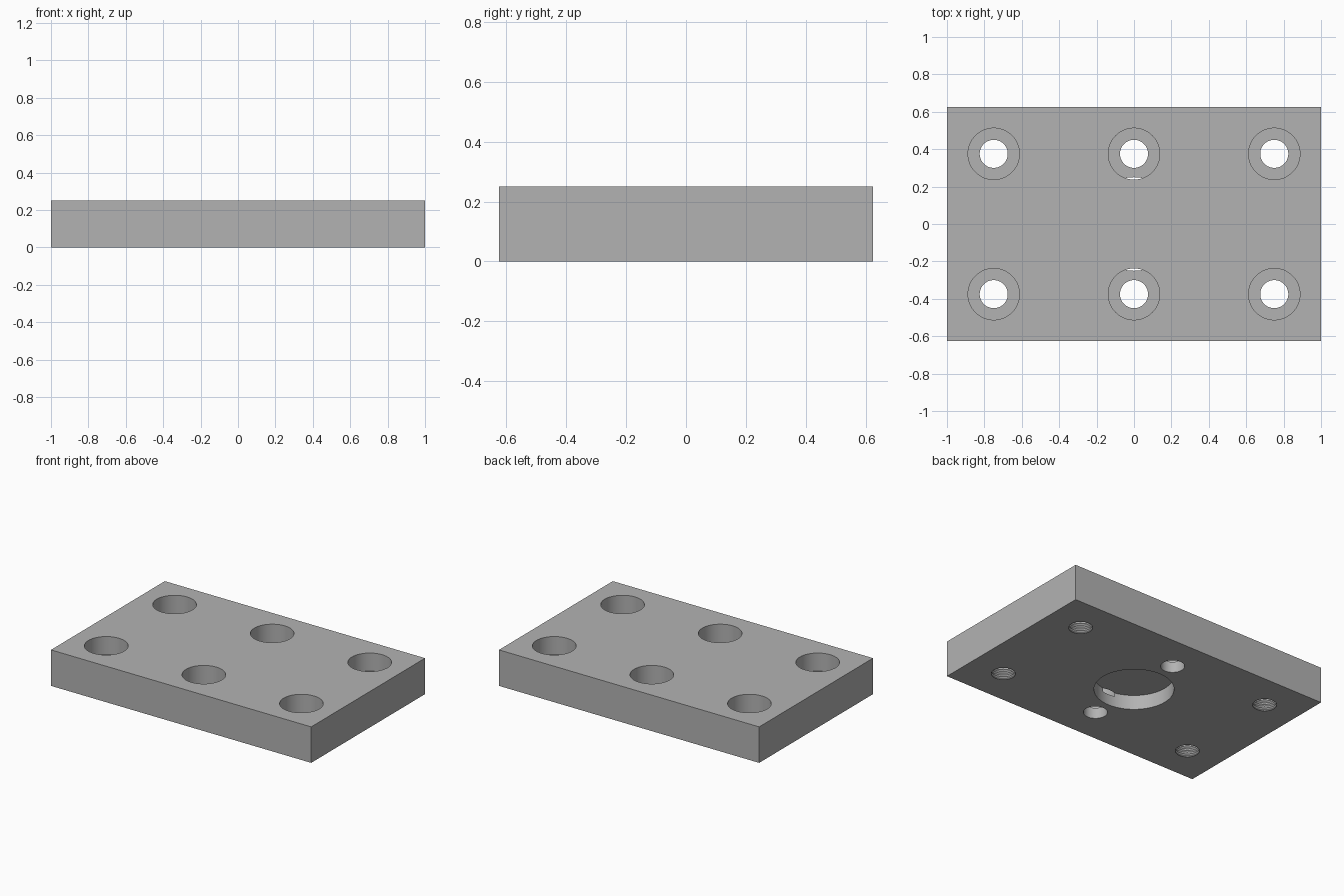
import bpy, bmesh, math

if "Cube" in bpy.data.objects:
    bpy.data.objects.remove(bpy.data.objects["Cube"], do_unlink=True)

LENGTH, WIDTH, HEIGHT = 2.0, 1.25, 0.25
BORE_R, HOLE_R, THREAD_R, PITCH = 0.1375, 0.075, 0.084, 0.025
EPS = 0.02

steel = bpy.data.materials.new("plain grey steel")
steel.use_nodes = True
steel.diffuse_color = (0.45, 0.45, 0.45, 1)
steel.node_tree.nodes["Principled BSDF"].inputs["Base Color"].default_value = (0.45, 0.45, 0.45, 1)


def new_object(name, bm):
    bmesh.ops.recalc_face_normals(bm, faces=bm.faces)
    mesh = bpy.data.meshes.new(name)
    bm.to_mesh(mesh)
    bm.free()
    mesh.materials.append(steel)
    obj = bpy.data.objects.new(name, mesh)
    bpy.context.collection.objects.link(obj)
    return obj


def lathe(name, profile, x=0, y=0, sides=64):
    """Closed solid of revolution from (radius, z) points, bottom to top."""
    bm = bmesh.new()
    rings = []
    for r, z in profile:
        angles = [2 * math.pi * i / sides for i in range(sides)]
        rings.append([bm.verts.new((x + r * math.cos(a), y + r * math.sin(a), z)) for a in angles])
    for low, high in zip(rings, rings[1:]):
        for i in range(sides):
            j = (i + 1) % sides
            bm.faces.new((low[i], low[j], high[j], high[i]))
    bm.faces.new(rings[0][::-1])
    bm.faces.new(rings[-1])
    return new_object(name, bm)


def stepped_hole(depth, threaded):
    """Counterbore from the top, with a plain or grooved hole below it."""
    floor = HEIGHT - depth
    if threaded:
        shaft = [(HOLE_R, -EPS), (HOLE_R, 0.002)]
        for i in range(round(floor / PITCH)):
            z = i * PITCH
            shaft += [(THREAD_R, z + 0.010), (THREAD_R, z + 0.014), (HOLE_R, z + 0.022)]
    else:
        shaft = [(HOLE_R, -EPS)]
    return shaft + [(HOLE_R, floor), (BORE_R, floor), (BORE_R, HEIGHT + EPS)]


# Rectangular plate
bm = bmesh.new()
bmesh.ops.create_cube(bm, size=1)
bmesh.ops.scale(bm, vec=(LENGTH, WIDTH, HEIGHT), verts=bm.verts)
bmesh.ops.translate(bm, vec=(0, 0, HEIGHT / 2), verts=bm.verts)
plate = new_object("mounting_plate", bm)

# Round recess underneath, threaded corner holes and deeper middle holes
cutters = [lathe("recess_cutter", [(0.25, -EPS), (0.25, 0.1)], sides=96)]
for x in (-0.75, 0, 0.75):
    for y in (-0.375, 0.375):
        profile = stepped_hole(0.175 if x == 0 else 0.125, x != 0)
        cutters.append(lathe("hole_cutter", profile, x, y))

for cutter in cutters:
    cutter.hide_render = True
    cut = plate.modifiers.new("cut", 'BOOLEAN')
    cut.operation = 'DIFFERENCE'
    cut.solver = 'EXACT'
    cut.object = cutter

# Apply the cuts and drop the cutters
bpy.context.view_layer.objects.active = plate
for obj in bpy.context.selected_objects:
    obj.select_set(False)
plate.select_set(True)
for name in [m.name for m in plate.modifiers]:
    bpy.ops.object.modifier_apply(modifier=plate.modifiers[0].name)
for cutter in cutters:
    bpy.data.objects.remove(cutter, do_unlink=True)

bpy.ops.object.shade_smooth_by_angle(angle=math.radians(30))
